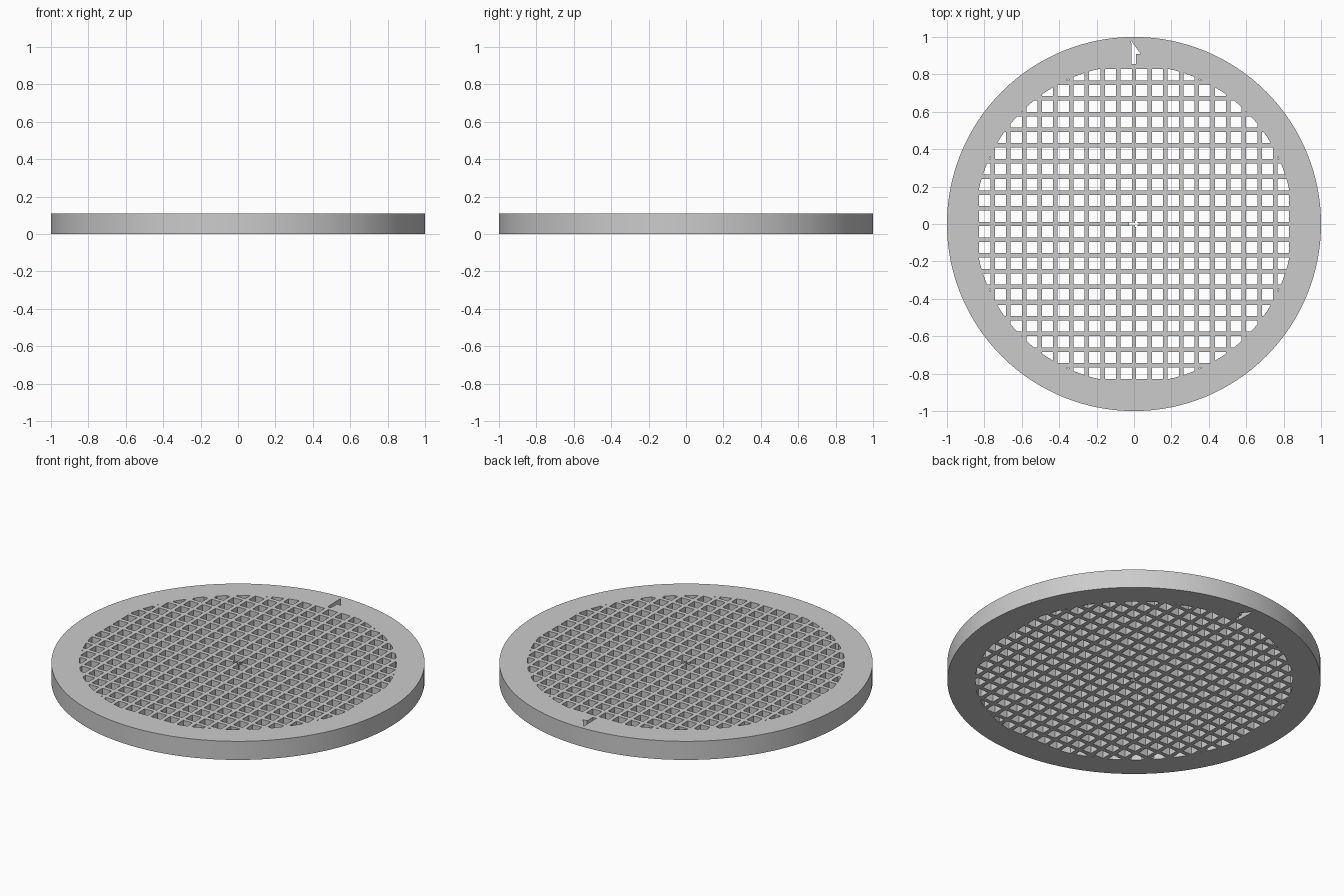
import bpy, bmesh, math

HEIGHT = 0.11       # thickness of the plate
OPENING_R = 0.85    # radius that bounds the grid openings
PITCH = 0.084       # bar spacing
HALF_BAR = 0.012    # half the bar width
CELLS = 10          # cells on each side of the middle bar

if "Cube" in bpy.data.objects:
    bpy.data.objects.remove(bpy.data.objects["Cube"], do_unlink=True)

grey = bpy.data.materials.new("light grey")
grey.use_nodes = True
grey.diffuse_color = (0.6, 0.6, 0.6, 1)
grey.node_tree.nodes["Principled BSDF"].inputs["Base Color"].default_value = (0.6, 0.6, 0.6, 1)


def prisms(name, outlines, z0, z1):
    """One object made of upright prisms, one for each outline."""
    bm = bmesh.new()
    for outline in outlines:
        face = bm.faces.new([bm.verts.new((x, y, z0)) for x, y in outline])
        grown = bmesh.ops.extrude_face_region(bm, geom=[face])["geom"]
        top = [v for v in grown if isinstance(v, bmesh.types.BMVert)]
        bmesh.ops.translate(bm, verts=top, vec=(0, 0, z1 - z0))
    bmesh.ops.recalc_face_normals(bm, faces=bm.faces)
    mesh = bpy.data.meshes.new(name)
    bm.to_mesh(mesh)
    bm.free()
    mesh.materials.append(grey)
    obj = bpy.data.objects.new(name, mesh)
    bpy.context.collection.objects.link(obj)
    return obj


def circle(radius, sides):
    return [(radius * math.cos(math.tau * i / sides), radius * math.sin(math.tau * i / sides))
            for i in range(sides)]


def apply_boolean(target, tool, operation):
    mod = target.modifiers.new(operation.lower(), "BOOLEAN")
    mod.operation = operation
    mod.solver = "EXACT"
    mod.object = tool
    bpy.context.view_layer.objects.active = target
    bpy.ops.object.modifier_apply(modifier=mod.name)
    bpy.data.objects.remove(tool, do_unlink=True)


# Square openings between the bars, trimmed to a circle
squares = []
for i in range(-CELLS, CELLS):
    for j in range(-CELLS, CELLS):
        x0, x1 = i * PITCH + HALF_BAR, (i + 1) * PITCH - HALF_BAR
        y0, y1 = j * PITCH + HALF_BAR, (j + 1) * PITCH - HALF_BAR
        if math.hypot(min(abs(x0), abs(x1)), min(abs(y0), abs(y1))) < OPENING_R:
            squares.append([(x0, y0), (x1, y0), (x1, y1), (x0, y1)])
openings = prisms("grid_openings", squares, -0.05, HEIGHT + 0.05)
trim = prisms("opening_trim", [circle(OPENING_R, 96)], -0.1, HEIGHT + 0.1)
apply_boolean(openings, trim, "INTERSECT")

# Half arrow through the rim and a small arrow through the middle crossing
rim_arrow = [(-0.012, 0.855), (0.01, 0.855), (0.01, 0.91), (0.035, 0.91), (-0.015, 0.98)]
middle_arrow = [(-0.028, -0.007), (0.005, -0.007), (0.005, -0.018),
                (0.03, 0), (0.005, 0.018), (0.005, 0.007), (-0.028, 0.007)]
arrows = prisms("arrow_cutouts", [rim_arrow, middle_arrow], -0.05, HEIGHT + 0.05)

# Round plate with the rim and the bars left standing
plate = prisms("grid_plate", [circle(1, 128)], 0, HEIGHT)
apply_boolean(plate, openings, "DIFFERENCE")
apply_boolean(plate, arrows, "DIFFERENCE")

bpy.ops.object.select_all(action="DESELECT")
plate.select_set(True)
bpy.context.view_layer.objects.active = plate
bpy.ops.object.shade_smooth_by_angle(angle=math.radians(30))
